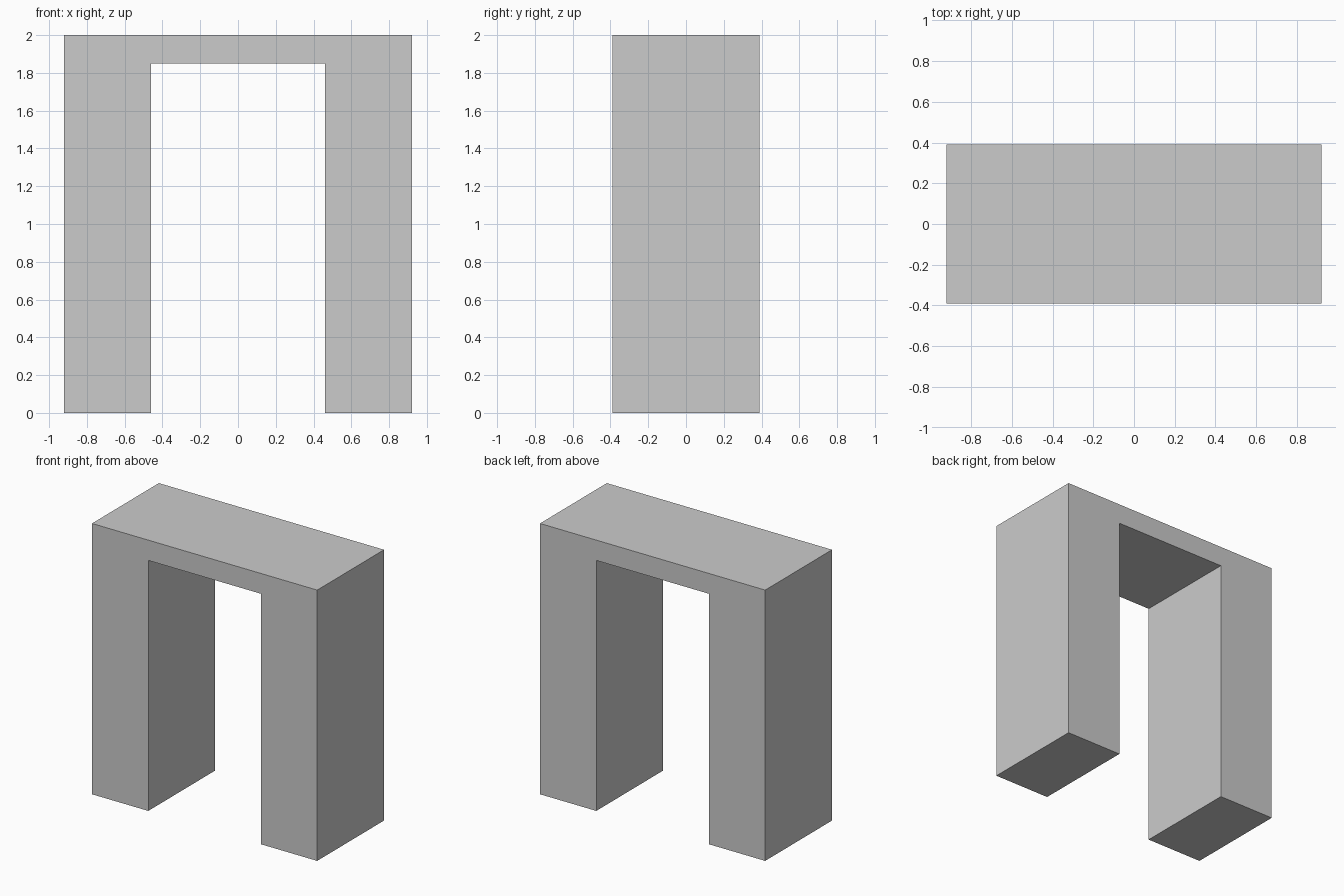
import bpy
import bmesh
from mathutils import Vector

cube = bpy.data.objects.get("Cube")
if cube:
    bpy.data.objects.remove(cube, do_unlink=True)

HALF_WIDTH, HALF_OPENING = 0.92, 0.46
HALF_DEPTH = 0.39
HEIGHT, OPENING_HEIGHT = 2.0, 1.85

grey = bpy.data.materials.new("plain_grey")
grey.use_nodes = True
colour = (0.6, 0.6, 0.6, 1)
grey.diffuse_color = colour
grey.node_tree.nodes["Principled BSDF"].inputs["Base Color"].default_value = colour

# Right half of the portal outline, mirrored to close the loop
half = [(HALF_OPENING, OPENING_HEIGHT), (HALF_OPENING, 0),
        (HALF_WIDTH, 0), (HALF_WIDTH, HEIGHT)]
outline = half + [(-x, z) for x, z in reversed(half)]

# Extrude the outline from front to back
bm = bmesh.new()
face = bm.faces.new([bm.verts.new((x, -HALF_DEPTH, z)) for x, z in outline])
result = bmesh.ops.extrude_face_region(bm, geom=[face], use_keep_orig=True)
moved = [v for v in result["geom"] if isinstance(v, bmesh.types.BMVert)]
bmesh.ops.translate(bm, verts=moved, vec=Vector((0, 2 * HALF_DEPTH, 0)))
bmesh.ops.recalc_face_normals(bm, faces=bm.faces)

mesh = bpy.data.meshes.new("portal_frame")
bm.to_mesh(mesh)
bm.free()
mesh.materials.append(grey)
portal = bpy.data.objects.new("portal_frame", mesh)
bpy.context.collection.objects.link(portal)
